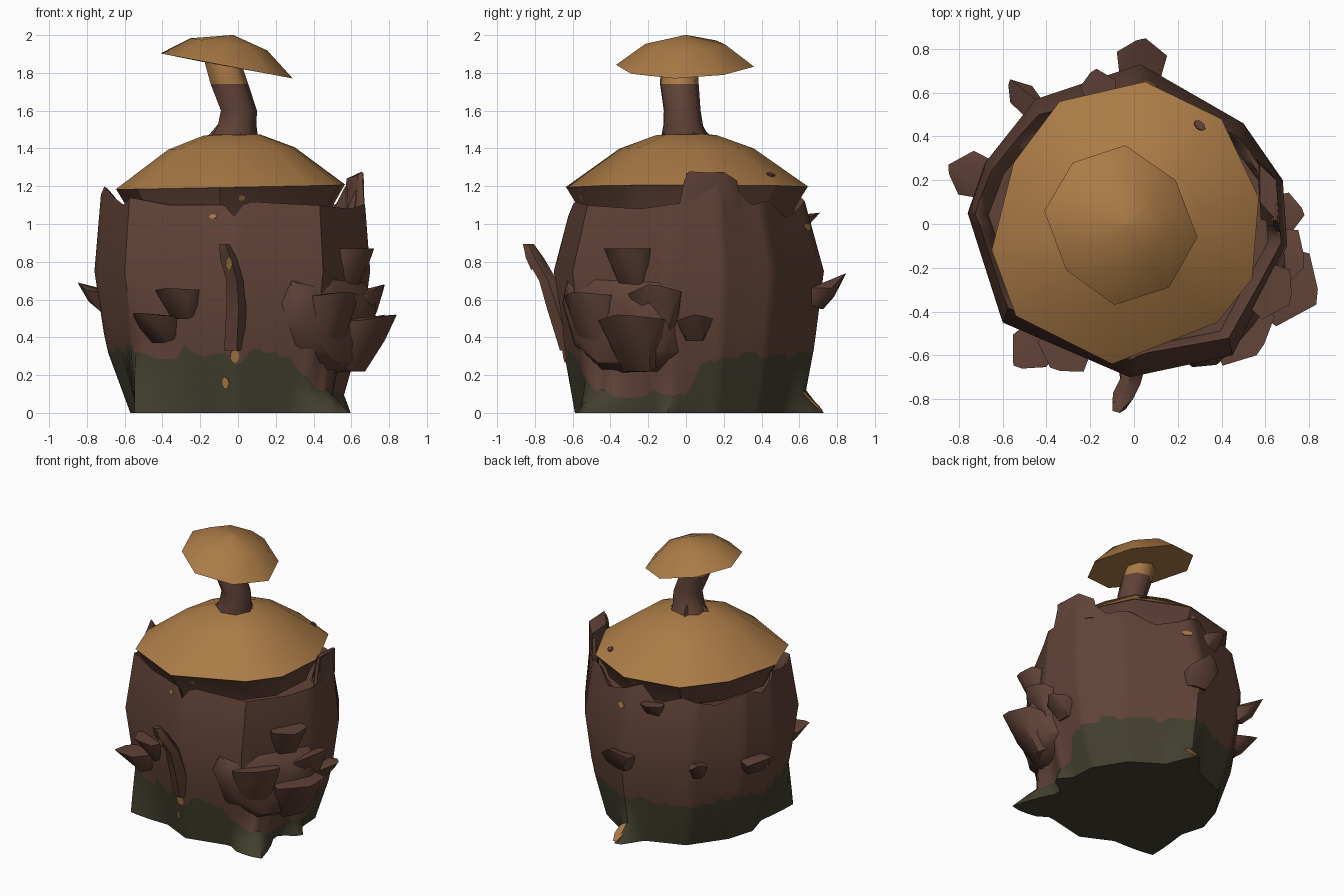
import bpy, bmesh, math, random
from mathutils import Vector, Matrix

random.seed(4)
cube = bpy.data.objects.get("Cube")
if cube:
    bpy.data.objects.remove(cube, do_unlink=True)


def material(name, rgb):
    m = bpy.data.materials.new(name)
    m.use_nodes = True
    m.diffuse_color = (*rgb, 1)
    m.node_tree.nodes["Principled BSDF"].inputs["Base Color"].default_value = (*rgb, 1)
    return m


BARK = material("bark brown", (0.118, 0.055, 0.039))
TAN = material("mushroom tan", (0.41, 0.20, 0.062))
MOSS = material("dark moss", (0.055, 0.050, 0.028))


def finish(name, bm, mats, angle=30):
    bmesh.ops.recalc_face_normals(bm, faces=bm.faces)
    mesh = bpy.data.meshes.new(name)
    bm.to_mesh(mesh)
    bm.free()
    ob = bpy.data.objects.new(name, mesh)
    bpy.context.collection.objects.link(ob)
    for m in mats:
        mesh.materials.append(m)
    bpy.ops.object.select_all(action='DESELECT')
    ob.select_set(True)
    bpy.context.view_layer.objects.active = ob
    bpy.ops.object.shade_smooth_by_angle(angle=math.radians(angle))
    return ob


def loft(name, rings, mats, rows=None, angle=30):
    """Skin a stack of equal rings; rows gives the material of each band."""
    bm = bmesh.new()
    loops = [[bm.verts.new(p) for p in ring] for ring in rings]
    rows = rows or [0] * (len(rings) - 1)
    for a, b, mat in zip(loops, loops[1:], rows):
        for i in range(len(a)):
            j = (i + 1) % len(a)
            bm.faces.new((a[i], a[j], b[j], b[i])).material_index = mat
    bm.faces.new(loops[0]).material_index = rows[0]
    bm.faces.new(loops[-1]).material_index = rows[-1]
    return finish(name, bm, mats, angle)


def hull(name, points, mat):
    bm = bmesh.new()
    for p in points:
        bm.verts.new(p)
    bmesh.ops.convex_hull(bm, input=bm.verts)
    loose = [v for v in bm.verts if not v.link_faces]
    bmesh.ops.delete(bm, geom=loose, context='VERTS')
    return finish(name, bm, [mat], 40)


def lookup(table, t):
    for (a, u), (b, v) in zip(table, table[1:]):
        if t <= b:
            return u + (v - u) * max(0, t - a) / (b - a)
    return table[-1][1]


def tube(name, path, sides, mats, rows=None):
    rings = []
    for x, y, z, r in path:
        rings.append([(x + r * math.cos(k * math.tau / sides),
                       y + r * math.sin(k * math.tau / sides), z) for k in range(sides)])
    return loft(name, rings, mats, rows, 60)


# Stump outline at its widest, each edge split into short columns
CORNERS = [(.70, -.10), (.68, .20), (.50, .46), (.03, .73), (-.45, .57), (-.68, .28),
           (-.76, .05), (-.60, -.45), (-.02, -.70), (.45, -.60)]
STEPS = 10
outline = []
for i, c in enumerate(CORNERS):
    a, b = Vector(c), Vector(CORNERS[(i + 1) % len(CORNERS)])
    outline += [a.lerp(b, k / STEPS) for k in range(STEPS)]

SCALE_X = [(0, .75), (.35, .92), (.75, 1), (1.2, .95)]
SCALE_Y = [(0, .84), (.35, .93), (.75, 1), (1.15, .85)]
# Root flares: angle, strength, half width, height
ROOTS = [(-41, .50, 16, .16), (-10, .17, 9, .1), (84, .24, 13, .12), (-143, .22, 24, .3)]
RIM = [(-180, 1.2), (-165, 1.14), (-150, 1.1), (-143, 1.14), (-125, 1.1), (-95, 1.1),
       (-91, 1.03), (-87, 1.12), (-55, 1.1), (-25, 1.08), (-3, 1.11), (0, 1.28), (14, 1.27),
       (25, 1.22), (36, 1.1), (50, 1.13), (65, 1.03), (80, 1.08), (95, 1.16), (105, 1.04),
       (120, 1.1), (140, 1.05), (160, 1.12), (170, 1.08), (180, 1.2)]
MOSS_TOP = [(-180, .32), (-150, .36), (-127, .28), (-118, .35), (-110, .26), (-100, .31),
            (-90, .27), (-80, .33), (-64, .28), (-52, .18), (-42, .1), (0, .11), (8, .25),
            (20, .31), (60, .29), (90, .34), (120, .29), (150, .36), (180, .32)]


def degrees(p):
    return math.degrees(math.atan2(p.y, p.x))


def gap(a, b):
    return abs((a - b + 180) % 360 - 180)


def wall(p, z, shrink=1.0):
    """Point of the stump wall on column p at height z."""
    a = degrees(p)
    flare = sum(amp * max(0, 1 - gap(a, at) / w) * max(0, 1 - z / h) for at, amp, w, h in ROOTS)
    k = shrink * (1 + flare)
    return Vector((p.x * lookup(SCALE_X, z) * k, p.y * lookup(SCALE_Y, z) * k, z))


def column(angle):
    return min(range(len(outline)), key=lambda i: gap(degrees(outline[i]), angle))


# Stump with moss band, broken rim and hollow top
moss = [lookup(MOSS_TOP, degrees(p)) + random.uniform(-.025, .025) for p in outline]
rim = [lookup(RIM, degrees(p)) for p in outline]
cols = list(zip(outline, moss, rim))
rings = [[wall(p, 0) for p in outline],
         [wall(p, min(.12, m * .5)) for p, m, r in cols],
         [wall(p, m) for p, m, r in cols],
         [wall(p, .42) for p in outline],
         [wall(p, .75) for p in outline],
         [wall(p, r) for p, m, r in cols],
         [wall(p, r - .02, .965) for p, m, r in cols],
         [wall(p, 1.0, .9) for p in outline]]
loft("stump", rings, [MOSS, BARK], [0, 0, 1, 1, 1, 1, 1], 48)
hull("rim_shard", [(.665, 0, 1.27), (.65, .2, 1.275), (.575, .27, 1.23), (.575, .1, 1.24),
                   (.67, 0, 1.08), (.62, .24, 1.08), (.56, .3, 1.08), (.58, .02, 1.08)], BARK)


# Large mushroom top filling the stump
LID = [(.57, .12), (.40, .48), (.05, .65), (-.34, .56), (-.55, .28), (-.65, -.12),
       (-.54, -.42), (-.10, -.64), (.38, -.45), (.54, -.25)]


def scaled(points, k, height, cx, cy):
    return [(cx + (x - cx) * k, cy + (y - cy) * k, height(x, y)) for x, y in points]


def lid_ring(k, z):
    return scaled(LID, k, lambda x, y: z + .02 * x * k, -.03, 0)


loft("lid_underside", [lid_ring(.85, 1.02), lid_ring(.89, 1.09), lid_ring(.99, 1.195)], [BARK])
loft("lid", [lid_ring(1, 1.195), lid_ring(.55, 1.4), lid_ring(.25, 1.47),
             lid_ring(.02, 1.485)], [TAN])

# Stem with flared foot and small tilted cap
tube("stem", [(-.03, 0, 1.43, .14), (-.01, -.015, 1.52, .108), (0, -.02, 1.6, .1),
              (-.05, -.035, 1.74, .105), (-.09, -.035, 1.87, .1)], 7,
     [BARK, TAN], [0, 0, 0, 1])
for k in range(4):
    a = math.radians(20 + 90 * k)
    d, s = Vector((math.cos(a), math.sin(a), 0)), Vector((-math.sin(a), math.cos(a), 0))
    c = Vector((-.03, 0, 1.44))
    hull("stem_root", [c + d * .16, c + d * .05 + s * .06, c + d * .05 - s * .06,
                       c + d * .07 + Vector((0, 0, .1))], BARK)
CAP = [(.29, -.06), (.19, .20), (-.04, .36), (-.28, .28), (-.41, .06), (-.31, -.21),
       (-.09, -.37), (.16, -.29)]


def cap_ring(k, z, tilt):
    return scaled(CAP, k, lambda x, y: z - tilt * (x + .05) * k, -.03, 0)


loft("small_cap", [cap_ring(.05, 1.83, 0), cap_ring(1, 1.835, .19), cap_ring(.58, 1.95, .16),
                   cap_ring(.02, 2.0, 0)], [TAN], angle=40)


# Shelf fungus: fan-shaped top tapering down into the bark
def shelf(name, angle, z, width, reach, depth, rise=.03):
    i = column(angle)
    a = math.radians(angle)
    out = Vector((math.cos(a), math.sin(a), 0))
    side = Vector((-out.y, out.x, 0))
    base = wall(outline[i], z) - out * .06
    span = reach - base.dot(out)
    fan = [(0, -.38, 0), (0, .38, 0), (.6, -.5, 0), (.65, .46, .3), (1, -.08, 1), (.94, .1, .9)]
    low = [(0, -.3, -.8), (0, .3, -.8), (.3, -.22, -1), (.35, .2, -1), (.6, -.3, -.45),
           (.65, .28, -.4)]
    pts = [base + out * span * u + side * width * v + Vector((0, 0, rise * w)) for u, v, w in fan]
    pts += [base + out * span * u + side * width * v + Vector((0, 0, depth * w)) for u, v, w in low]
    hull(name, pts, BARK)


shelf("left_shelf", 4, .49, .2, .78, .11)
shelf("back_shelf", 88, .66, .24, .85, .11, .08)
shelf("back_right_shelf", 132, .64, .13, .87, .09, .07)
shelf("right_shelf", 164, .63, .22, .89, .1, .06)
shelf("front_shelf_upper", -121, .65, .26, .76, .15, .01)
shelf("front_shelf_lower", -130.5, .51, .22, .85, .14, .02)
shelf("rim_shelf", 104, 1.04, .17, .73, .1, .02)

# Fungus cluster: broad faceted lump with shelves growing from it
LUMP = [(-.38, .58), (-.35, .70), (-.12, .76), (.27, .69), (.33, .60), (.32, .32), (.2, .22),
        (-.1, .21), (-.3, .36)]
out, side = Vector((.79, -.62, 0)), Vector((.62, .79, 0))
lump_rings = []
for push, k in [(-.15, 1), (-.01, 1), (.07, .8), (.1, .4)]:
    lump_rings.append([Vector((.51, -.36, .48)) + out * push + side * s * k
                       + Vector((0, 0, (z - .48) * k)) for s, z in LUMP])
loft("cluster_lump", lump_rings, [BARK], angle=40)
shelf("cluster_low_shelf", -22, .49, .38, .91, .27, .03)
shelf("cluster_mid_shelf", -14, .63, .30, .80, .22, .05)
shelf("cluster_front_shelf", -45, .62, .34, .82, .3, .02)
shelf("cluster_top_shelf", -27, .87, .27, .80, .22, .0)

# Twig on the front
tube("twig", [(-.025, -.61, .33, .06), (-.015, -.68, .55, .058), (-.02, -.73, .70, .05),
              (-.055, -.80, .82, .05), (-.075, -.835, .895, .03)], 5, [BARK])


# Painted spots as thin plates
def spot(name, pos, normal, w, h, mat):
    bm = bmesh.new()
    bmesh.ops.create_cone(bm, cap_ends=True, segments=7, radius1=1, radius2=1, depth=.008)
    turn = Vector(normal).to_track_quat('Z', 'Y').to_matrix().to_4x4()
    bm.transform(Matrix.Translation(pos) @ turn @ Matrix.Diagonal((w, h, 1, 1)))
    finish(name, bm, [mat])


def bark_spot(angle, z, w, h):
    i = column(angle)
    p = wall(outline[i], z)
    across = wall(outline[(i + 1) % len(outline)], z) - p
    spot("bark_spot", p, across.cross(wall(outline[i], z + .03) - p), w, h, TAN)


for args in [(-102, 1.04, .022, .012), (-94, .3, .026, .038), (-95, .16, .02, .03),
             (83, .985, .038, .02), (84, .06, .035, .075)]:
    bark_spot(*args)
spot("twig_spot", (-.048, -.83, .79), (0, -.9, -.4), .018, .038, TAN)
spot("underside_spot_front", (.02, -.55, 1.14), (.25, -.7, -.4), .018, .018, TAN)
spot("underside_spot_back", (0, .597, 1.145), (-.15, .75, -.5), .025, .025, TAN)
spot("lid_spot", (.30, .45, 1.262), (.28, .34, .9), .03, .02, BARK)
